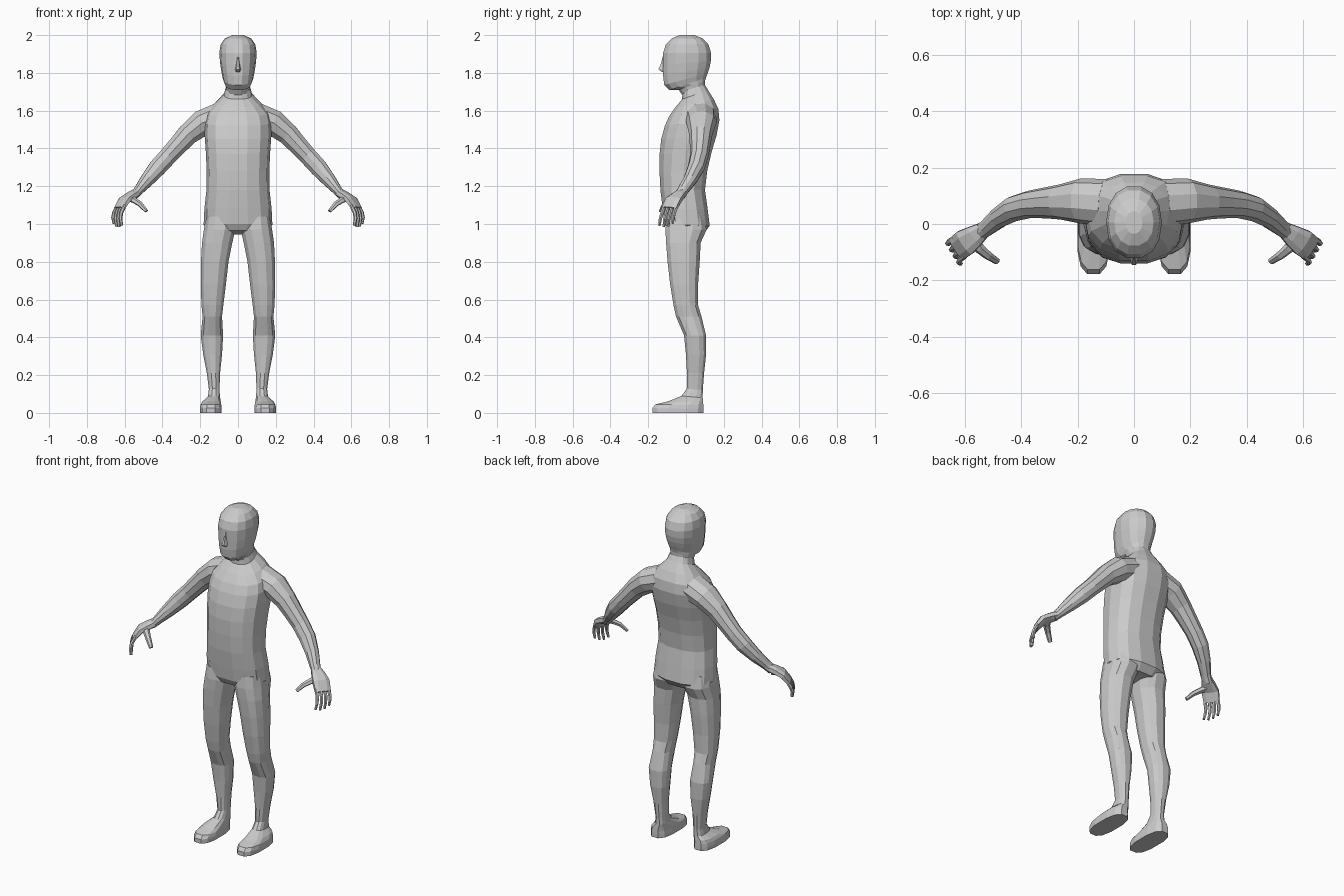
import bpy, bmesh, math
from mathutils import Vector as V

skin = bpy.data.materials.new("light grey")
skin.diffuse_color = (0.6, 0.6, 0.6, 1)


def ring(c, u, v, n, p=2.0, half=True):
    """Rounded section round c spanned by half axes u and v."""
    pts = []
    for i in range(n):
        a = 2 * math.pi * (i + (0.5 if half else 0)) / n
        s, k = math.sin(a), math.cos(a)
        if half and n == 4:
            s, k = math.copysign(1, s), math.copysign(1, k)
        f = lambda t: math.copysign(abs(t) ** (2 / p), t)
        pts.append(V(c) + V(u) * f(k) + V(v) * f(s))
    return pts


def loft(name, rings, mirror=False):
    bm = bmesh.new()
    loops = [[bm.verts.new(p) for p in r] for r in rings]
    n = len(loops[0])
    for a, b in zip(loops, loops[1:]):
        for i in range(n):
            bm.faces.new((a[i], a[(i + 1) % n], b[(i + 1) % n], b[i]))
    bm.faces.new(loops[0])
    bm.faces.new(loops[-1])
    bmesh.ops.recalc_face_normals(bm, faces=bm.faces[:])
    me = bpy.data.meshes.new(name)
    bm.to_mesh(me)
    bm.free()
    me.materials.append(skin)
    ob = bpy.data.objects.new(name, me)
    bpy.context.collection.objects.link(ob)
    if mirror:
        ob.modifiers.new("mirror", 'MIRROR').use_mirror_merge = False
    return ob


def level(x0, x1, zf, yf, zb, yb, n, p=2.0, half=True):
    """Near-level section from its side, front and back limits."""
    c = ((x0 + x1) / 2, (yf + yb) / 2, (zf + zb) / 2)
    return ring(c, ((x1 - x0) / 2, 0, 0), (0, (yb - yf) / 2, (zb - zf) / 2), n, p, half)


def tube(name, path, side, n, p=2.0):
    """Limb along points (centre, half size across, half size along side)."""
    rings = []
    for i, (c, ru, rv) in enumerate(path):
        d = V(path[min(i + 1, len(path) - 1)][0]) - V(path[max(i - 1, 0)][0])
        s = V(side)
        s = (s - d * (s.dot(d) / d.length_squared)).normalized()
        rings.append(ring(c, d.cross(s).normalized() * ru, s * rv, n, p))
    return loft(name, rings, True)


# torso: half width, front z, front y, back z, back y
body = [(.05, .945, -.04, .95, .05), (.15, .965, -.095, .95, .095), (.182, 1.0, -.115, .99, .128),
        (.178, 1.08, -.126, 1.08, .117), (.167, 1.18, -.138, 1.18, .103), (.166, 1.28, -.143, 1.28, .115),
        (.170, 1.37, -.143, 1.38, .138), (.176, 1.45, -.134, 1.47, .165), (.178, 1.52, -.115, 1.55, .18),
        (.165, 1.57, -.092, 1.61, .174), (.125, 1.615, -.06, 1.66, .150), (.075, 1.66, -.022, 1.71, .118),
        (.066, 1.70, -.02, 1.74, .10)]
loft("torso", [level(-w, w, a, b, c, d, 14, 2.4, False) for w, a, b, c, d in body])

# head
head = [(.06, 1.68, -.02, 1.72, .10), (.066, 1.71, -.04, 1.76, .103), (.07, 1.708, -.09, 1.775, .108),
        (.080, 1.735, -.118, 1.80, .118), (.088, 1.785, -.124, 1.83, .128), (.095, 1.84, -.124, 1.865, .135),
        (.099, 1.905, -.124, 1.905, .136), (.092, 1.95, -.110, 1.95, .122),
        (.07, 1.982, -.078, 1.982, .09), (.03, 2.0, -.035, 2.0, .045)]
loft("head", [level(-w, w, a, b, c, d, 14, 2.2, False) for w, a, b, c, d in head])

# nose: bridge, tip, underside
nose = [(.007, 1.89, -.122), (.012, 1.85, -.132), (.019, 1.818, -.146), (.017, 1.805, -.128)]
loft("nose", [[V((-w, -.11, z)), V((w, -.11, z)), V((w * .4, y, z)), V((-w * .4, y, z))] for w, z, y in nose])

# leg running into the foot: inner x, outer x, front z, front y, back z, back y
leg = [(.015, .172, 1.04, -.105, 1.04, .10), (.012, .183, .97, -.112, .97, .112), (.028, .193, .90, -.108, .90, .08),
       (.048, .198, .80, -.100, .80, .075), (.062, .199, .68, -.086, .68, .066), (.076, .195, .57, -.068, .57, .066),
       (.083, .189, .51, -.055, .51, .084), (.077, .199, .41, -.012, .41, .108), (.083, .186, .31, -.002, .31, .108),
       (.094, .166, .21, .004, .21, .097), (.097, .155, .13, .004, .12, .09), (.095, .160, .09, -.025, .08, .09),
       (.090, .190, .06, -.10, .06, .093), (.087, .2, .045, -.165, .04, .095), (.085, .203, .025, -.182, .02, .096),
       (.085, .203, 0, -.182, 0, .096)]
loft("leg", [level(*r, 12, 2.4 if r[2] > .1 else 2.7) for r in leg], True)

# arm from inside the shoulder to the wrist
arm = [((.10, .075, 1.57), .075, .085), ((.19, .082, 1.535), .072, .08), ((.265, .078, 1.475), .06, .062),
       ((.315, .075, 1.42), .054, .055), ((.37, .07, 1.36), .05, .049), ((.425, .055, 1.30), .049, .046),
       ((.48, .022, 1.235), .039, .037), ((.525, -.015, 1.18), .027, .031), ((.55, -.032, 1.15), .022, .03)]
tube("arm", arm, (0, 1, 0), 10)

# hand: across points from little finger to index finger
across = V((-.5, -.85, .0)).normalized()
tube("palm", [((.537, -.022, 1.165), .022, .03), ((.565, -.042, 1.15), .022, .04),
              ((.6, -.066, 1.128), .02, .05), ((.628, -.088, 1.082), .014, .047)], across, 8, 2.8)
for i in range(4):
    k = i - 1.5
    drop = (.018, .004, 0, .008)[i]
    path = [((.618, -.082, 1.10), .011, .010), ((.637, -.094, 1.06), .011, .010),
            ((.642, -.102, 1.025 + drop / 2), .010, .009), ((.636, -.106, .984 + drop), .008, .007)]
    tube("finger", [(V(c) + across * k * (.024 + .001 * j), a, b) for j, (c, a, b) in enumerate(path)], across, 6)
tube("thumb", [((.575, -.055, 1.14), .018, .022), ((.548, -.088, 1.125), .015, .019),
               ((.518, -.113, 1.105), .013, .016), ((.485, -.134, 1.068), .009, .012)], (.5, -.5, -.2), 6)
